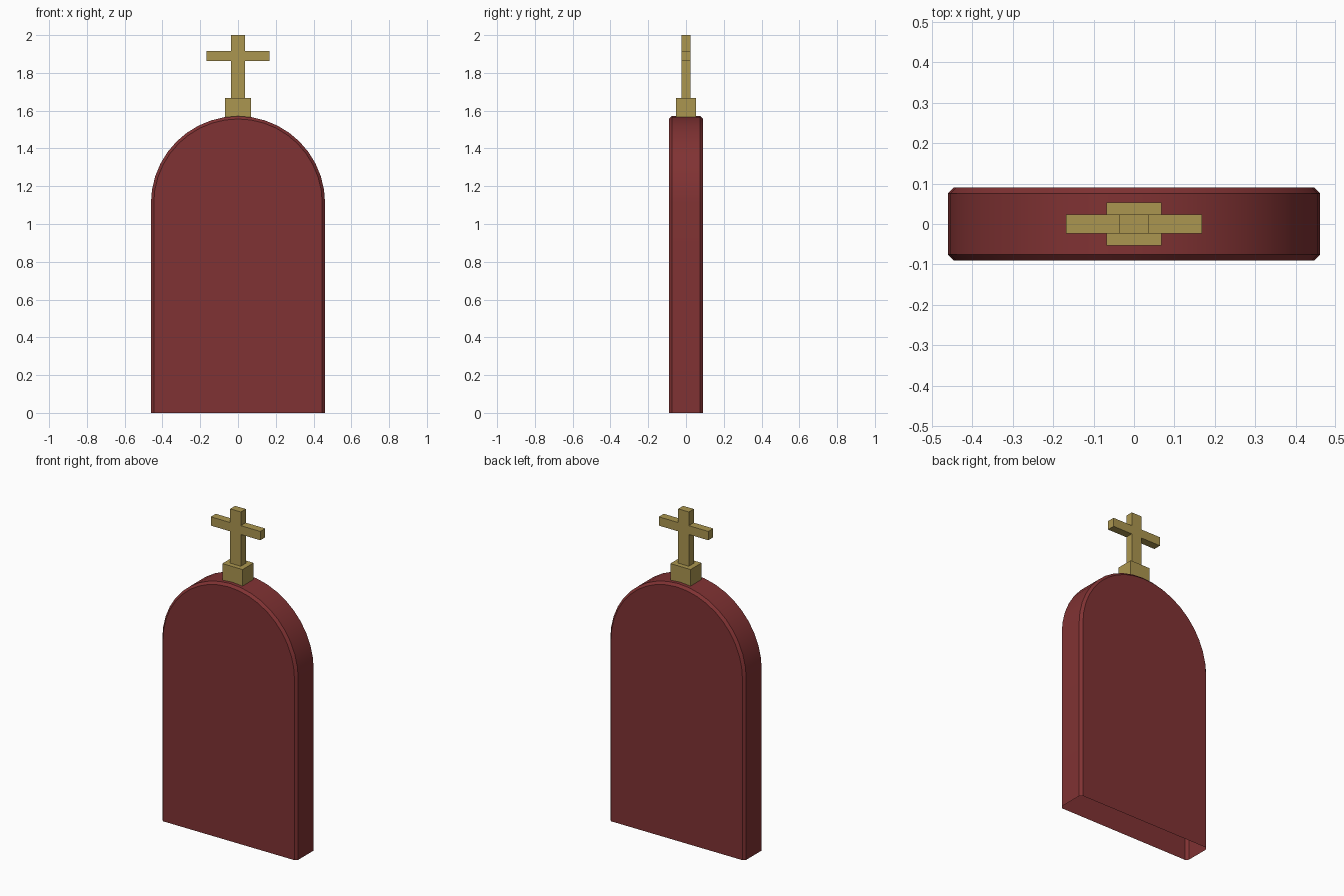
import bpy, bmesh, math

if "Cube" in bpy.data.objects:
    bpy.data.objects.remove(bpy.data.objects["Cube"])

def material(name, rgb):
    m = bpy.data.materials.new(name)
    m.diffuse_color = (*rgb, 1.0)
    m.use_nodes = True
    m.node_tree.nodes["Principled BSDF"].inputs["Base Color"].default_value = m.diffuse_color
    return m

RED = material("dark red", (0.216, 0.032, 0.033))
GOLD = material("dull gold", (0.41, 0.305, 0.08))

def finish(name, bm, mat):
    bmesh.ops.recalc_face_normals(bm, faces=bm.faces)
    me = bpy.data.meshes.new(name)
    bm.to_mesh(me)
    bm.free()
    me.materials.append(mat)
    ob = bpy.data.objects.new(name, me)
    bpy.context.collection.objects.link(ob)
    return ob

def arch(r, spring=1.11, n=20):
    """Round-topped outline in x, z, from bottom right to bottom left."""
    pts = [(r, 0.0)]
    pts += [(r * math.cos(math.pi * i / n), spring + r * math.sin(math.pi * i / n))
            for i in range(n + 1)]
    return pts + [(-r, 0.0)]

# arched slab: chamfered front and back rims, open underneath
bm = bmesh.new()
R, D, C = 0.461, 0.09, 0.015
rings = [[bm.verts.new((x, y, z)) for x, z in arch(r)]
         for y, r in ((-D, R - C), (-D + C, R), (D - C, R), (D, R - C))]
for a, b in zip(rings, rings[1:]):
    for i in range(len(a) - 1):
        bm.faces.new((a[i], a[i + 1], b[i + 1], b[i]))
bm.faces.new(rings[0])
bm.faces.new(rings[-1])
slab = finish("arched_slab", bm, RED)
bpy.context.view_layer.objects.active = slab
slab.select_set(True)
bpy.ops.object.shade_smooth_by_angle(angle=math.radians(30))

# plinth block under the cross
bm = bmesh.new()
bmesh.ops.create_cube(bm, size=1)
bmesh.ops.scale(bm, vec=(0.137, 0.107, 0.108), verts=bm.verts)
bmesh.ops.translate(bm, vec=(0, 0, 1.613), verts=bm.verts)
finish("plinth", bm, GOLD)

# cross: half outline mirrored in x, extruded in y
bm = bmesh.new()
half = [(0.036, 1.66), (0.036, 1.862), (0.168, 1.862),
        (0.168, 1.916), (0.036, 1.916), (0.036, 2.0)]
outline = half + [(-x, z) for x, z in reversed(half)]
face = bm.faces.new([bm.verts.new((x, -0.024, z)) for x, z in outline])
ext = bmesh.ops.extrude_face_region(bm, geom=[face], use_keep_orig=True)
bmesh.ops.translate(bm, vec=(0, 0.048, 0),
                    verts=[g for g in ext["geom"] if isinstance(g, bmesh.types.BMVert)])
finish("cross", bm, GOLD)
